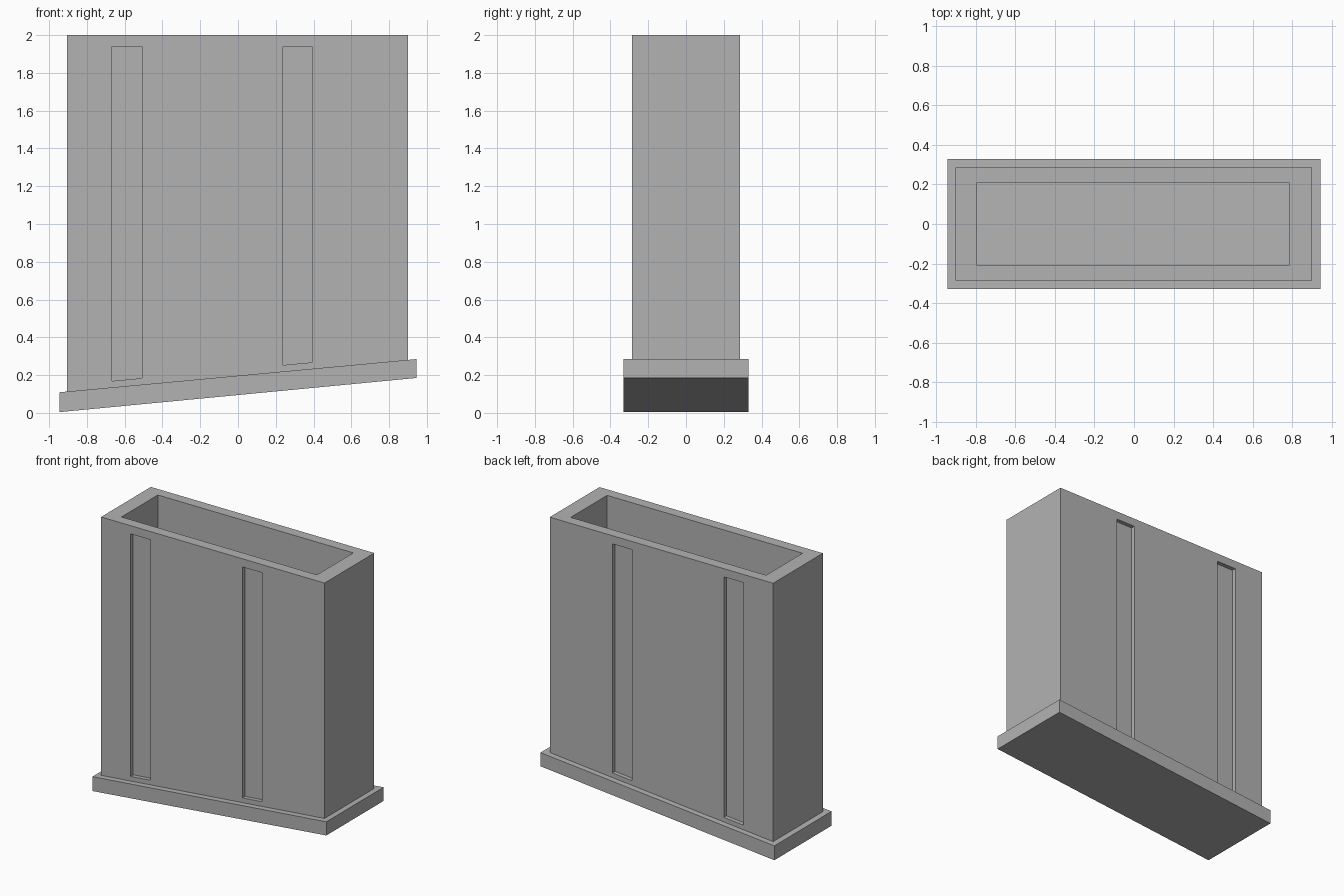
import bpy
import bmesh

if "Cube" in bpy.data.objects:
    bpy.data.objects.remove(bpy.data.objects["Cube"])

stone = bpy.data.materials.new("plain grey")
stone.use_nodes = True
GREY = (0.45, 0.45, 0.45, 1)
stone.diffuse_color = GREY
stone.node_tree.nodes["Principled BSDF"].inputs["Base Color"].default_value = GREY


def slope(x, height):
    """Height above the sloping roof line at x."""
    return height + 0.093 * x


def prism(name, profile, y0, y1):
    """Extrude an x-z outline from y0 to y1."""
    bm = bmesh.new()
    face = bm.faces.new([bm.verts.new((x, y0, z)) for x, z in profile])
    new = bmesh.ops.extrude_face_region(bm, geom=[face])["geom"]
    verts = [v for v in new if isinstance(v, bmesh.types.BMVert)]
    bmesh.ops.translate(bm, verts=verts, vec=(0, y1 - y0, 0))
    bmesh.ops.recalc_face_normals(bm, faces=bm.faces)
    mesh = bpy.data.meshes.new(name)
    bm.to_mesh(mesh)
    bm.free()
    mesh.materials.append(stone)
    obj = bpy.data.objects.new(name, mesh)
    bpy.context.collection.objects.link(obj)
    return obj


def sloped_block(name, x0, x1, y0, y1, base, top):
    """Block with a sloping underside and a level top."""
    return prism(name, [(x0, slope(x0, base)), (x1, slope(x1, base)),
                        (x1, top), (x0, top)], y0, y1)


def cut(target, cutter):
    cutter.hide_render = True
    cutter.hide_viewport = True
    cutter.display_type = 'WIRE'
    mod = target.modifiers.new(cutter.name, 'BOOLEAN')
    mod.operation = 'DIFFERENCE'
    mod.solver = 'EXACT'
    mod.object = cutter


ROOF = 0.197       # height of the plate's top at the centre
HALF = 0.287       # half depth of the shaft
GROOVE = 0.03      # groove depth

# Sloping foot plate
prism("foot_plate", [(-0.945, slope(-0.945, ROOF - 0.105)),
                     (0.945, slope(0.945, ROOF - 0.1)),
                     (0.945, slope(0.945, ROOF)),
                     (-0.945, slope(-0.945, ROOF))], -0.33, 0.33)

# Shaft with an open flue
shaft = sloped_block("shaft", -0.905, 0.9, -HALF, HALF, ROOF, 2.0)
cut(shaft, sloped_block("flue_cutter", -0.795, 0.785, -0.21, 0.21, ROOF - 0.05, 2.1))

# Shallow upright grooves on the front and back
for label, x0, x1 in (("right", -0.667, -0.507), ("left", 0.237, 0.393)):
    for side, y in (("front", -HALF), ("back", HALF)):
        cut(shaft, sloped_block(f"{label}_{side}_groove_cutter", x0, x1,
                                y - GROOVE, y + GROOVE, ROOF + 0.034, 1.94))
